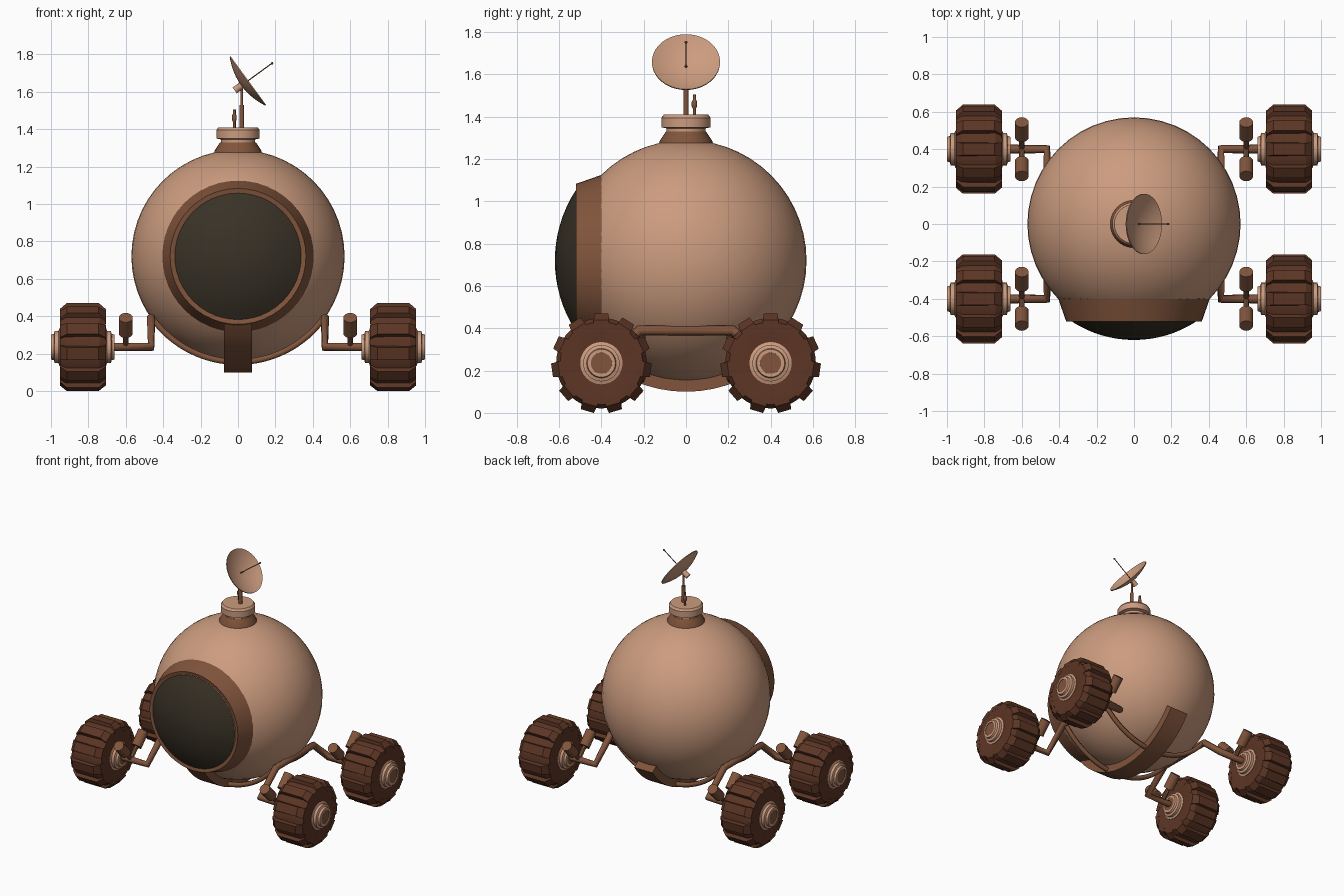
import bpy, bmesh
from math import sin, cos, pi, radians, sqrt
from mathutils import Vector, Matrix

if "Cube" in bpy.data.objects:
    bpy.data.objects.remove(bpy.data.objects["Cube"])


def material(name, rgb):
    m = bpy.data.materials.new(name)
    m.diffuse_color = (*rgb, 1)
    m.use_nodes = True
    m.node_tree.nodes["Principled BSDF"].inputs["Base Color"].default_value = m.diffuse_color
    return m


TAN = material("tan shell", (0.60, 0.33, 0.21))
BROWN = material("brown metal", (0.22, 0.09, 0.045))
RUBBER = material("dark brown rubber", (0.107, 0.036, 0.018))
GLASS = material("dark glass", (0.040, 0.031, 0.019))


def finish(bm, name, mat, angle=30):
    bmesh.ops.recalc_face_normals(bm, faces=bm.faces)
    me = bpy.data.meshes.new(name)
    bm.to_mesh(me)
    bm.free()
    ob = bpy.data.objects.new(name, me)
    bpy.context.collection.objects.link(ob)
    me.materials.append(mat)
    bpy.ops.object.select_all(action='DESELECT')
    ob.select_set(True)
    bpy.context.view_layer.objects.active = ob
    bpy.ops.object.shade_smooth_by_angle(angle=radians(angle))
    return ob


def lathe(name, profile, mat, at=(0, 0, 0), axis=(0, 0, 1), seg=32):
    """Revolve (radius, height) points around an axis through 'at'."""
    bm = bmesh.new()
    vs = [bm.verts.new((r, 0, h)) for r, h in profile]
    es = [bm.edges.new(p) for p in zip(vs, vs[1:])]
    bmesh.ops.spin(bm, geom=vs + es, cent=(0, 0, 0), axis=(0, 0, 1),
                   angle=2 * pi, steps=seg, use_duplicate=False)
    bmesh.ops.remove_doubles(bm, verts=bm.verts, dist=1e-5)
    rot = Vector(axis).to_track_quat('Z', 'Y').to_matrix().to_4x4()
    bm.transform(Matrix.Translation(at) @ rot)
    return finish(bm, name, mat)


def rod(name, a, b, r, mat, seg=16):
    a, b = Vector(a), Vector(b)
    n = (b - a).length
    return lathe(name, [(0, 0), (r, 0), (r, n), (0, n)], mat, a, b - a, seg)


def tube(name, pts, r, mat):
    cu = bpy.data.curves.new(name, 'CURVE')
    cu.dimensions = '3D'
    cu.bevel_depth, cu.bevel_resolution, cu.use_fill_caps = r, 1, True
    sp = cu.splines.new('POLY')
    sp.points.add(len(pts) - 1)
    for p, co in zip(sp.points, pts):
        p.co = (*co, 1)
    cu.materials.append(mat)
    ob = bpy.data.objects.new(name, cu)
    bpy.context.collection.objects.link(ob)
    bpy.ops.object.select_all(action='DESELECT')
    ob.select_set(True)
    bpy.context.view_layer.objects.active = ob
    bpy.ops.object.convert(target='MESH')


# Spherical cabin
bm = bmesh.new()
bmesh.ops.create_uvsphere(bm, u_segments=48, v_segments=28, radius=0.57,
                          matrix=Matrix.Translation((0, 0, 0.72)))
finish(bm, "cabin", TAN)

# Front window: sloped bezel and domed glass (revolved around -y)
lathe("window_bezel", [(0.37, 0.37), (0.405, 0.40), (0.363, 0.52), (0.338, 0.515), (0.335, 0.46)],
      BROWN, (0, 0, 0.72), (0, -1, 0), 48)
R = 0.61
dome = [(r, sqrt(R * R - r * r) - R + 0.62) for r in [0.338 * k / 8 for k in range(9)]]
lathe("window_glass", dome, GLASS, (0, 0, 0.72), (0, -1, 0), 48)

# Roof collar and cap
lathe("roof_collar", [(0.13, 1.26), (0.125, 1.285), (0.095, 1.33), (0, 1.33)], BROWN)
lathe("roof_cap", [(0, 1.32), (0.092, 1.32), (0.092, 1.345), (0.116, 1.35),
                   (0.116, 1.395), (0.105, 1.41), (0, 1.41)], TAN)

# Masts
rod("dish_mast_base", (0.02, 0, 1.40), (0.02, 0, 1.53), 0.013, BROWN)
rod("dish_mast_top", (0.02, 0, 1.52), (0.02, 0, 1.64), 0.007, BROWN)
lathe("short_aerial", [(0, 1.40), (0.008, 1.40), (0.008, 1.44), (0.013, 1.45), (0.013, 1.47),
                       (0.008, 1.48), (0.008, 1.505), (0, 1.505)], BROWN, (-0.02, 0.04, 0), seg=12)

# Tilted dish with feed rod and rear knob
axis = Vector((0.81, 0, 0.59)).normalized()
rim = Vector((0.055, 0, 1.66))
bowl = [(0.161 * k / 8, 0.04 * (k / 8) ** 2 - 0.04) for k in range(9)]
lathe("dish", bowl + [(r, h - 0.006) for r, h in reversed(bowl)], TAN, rim, axis, 40)
rod("dish_feed", rim - axis * 0.04, rim + axis * 0.155, 0.003, BROWN, 8)
bm = bmesh.new()
bmesh.ops.create_uvsphere(bm, u_segments=10, v_segments=6, radius=0.007,
                          matrix=Matrix.Translation(rim + axis * 0.157))
finish(bm, "feed_tip", BROWN)
rod("dish_knob", rim - axis * 0.09, rim - axis * 0.04, 0.019, TAN)

# Keel strap under the cabin
bm = bmesh.new()
rings = []
for k in range(19):
    a = radians(-54 + 108 * k / 18)
    rings.append([bm.verts.new((x, r * sin(a), 0.72 - r * cos(a)))
                  for x, r in ((-0.075, 0.55), (0.075, 0.55), (0.075, 0.62), (-0.075, 0.62))])
for p, q in zip(rings, rings[1:]):
    for i in range(4):
        j = (i + 1) % 4
        bm.faces.new((p[i], p[j], q[j], q[i]))
bm.faces.new(rings[0])
bm.faces.new(rings[-1])
finish(bm, "keel_strap", BROWN)

# Cross hoops under the cabin
for y, label in ((-0.21, "front"), (0.21, "rear")):
    arc = [radians(-55 + 110 * k / 24) for k in range(25)]
    tube(label + "_hoop", [(0.565 * sin(a), y, 0.72 - 0.565 * cos(a)) for a in arc], 0.018, BROWN)

# Suspension and wheels
LUGS = 11
for s, side in ((-1, "left"), (1, "right")):
    path = [(0.69, -0.4, 0.235), (0.465, -0.4, 0.235), (0.465, -0.22, 0.39),
            (0.465, 0.22, 0.39), (0.465, 0.4, 0.235), (0.69, 0.4, 0.235)]
    tube(side + "_suspension_arm", [(s * x, y, z) for x, y, z in path], 0.025, BROWN)
    for y, end in ((-0.4, "front"), (0.4, "rear")):
        tag = end + "_" + side
        c, out = Vector((s * 0.83, y, 0.235)), (s, 0, 0)
        # Paired dampers leaning away from the axle
        for d in (-1, 1):
            rod(tag + "_damper", (s * 0.6, y + d * 0.064, 0.308),
                (s * 0.6, y + d * 0.144, 0.392), 0.037, BROWN)
            rod(tag + "_damper_pin", (s * 0.6, y, 0.24), (s * 0.6, y + d * 0.08, 0.325), 0.015, BROWN, 8)
        # Tyre body
        lathe(tag + "_tyre", [(0.06, -0.115), (0.09, -0.122), (0.195, -0.122), (0.214, -0.09),
                              (0.214, 0.09), (0.195, 0.122), (0.09, 0.122), (0.06, 0.115)],
              RUBBER, c, out, 44)
        # Tread lugs
        bm = bmesh.new()
        prof = [(-0.123, 0.17), (0.123, 0.17), (0.123, 0.203), (0.085, 0.236),
                (-0.085, 0.236), (-0.123, 0.203)]
        for k in range(LUGS):
            m = Matrix.Translation(c) @ Matrix.Rotation(2 * pi * k / LUGS, 4, 'X')
            a, b = [[bm.verts.new(m @ Vector((x, t * (0.037 if z < 0.21 else 0.032), z)))
                     for x, z in prof] for t in (-1, 1)]
            bm.faces.new(a)
            bm.faces.new(b)
            for i in range(6):
                j = (i + 1) % 6
                bm.faces.new((a[i], a[j], b[j], b[i]))
        finish(bm, tag + "_tread", RUBBER, 10)
        # Hub and axle
        half = [(0.1, 0.115), (0.1, 0.125), (0.086, 0.13), (0.086, 0.15), (0.07, 0.155),
                (0.066, 0.17), (0.05, 0.17), (0.05, 0.155), (0, 0.155)]
        lathe(tag + "_hub", [(r, -h) for r, h in reversed(half)] + half, TAN, c, out)
        rod(tag + "_axle", c - Vector(out) * 0.168, c + Vector(out) * 0.165, 0.05, BROWN, 24)
